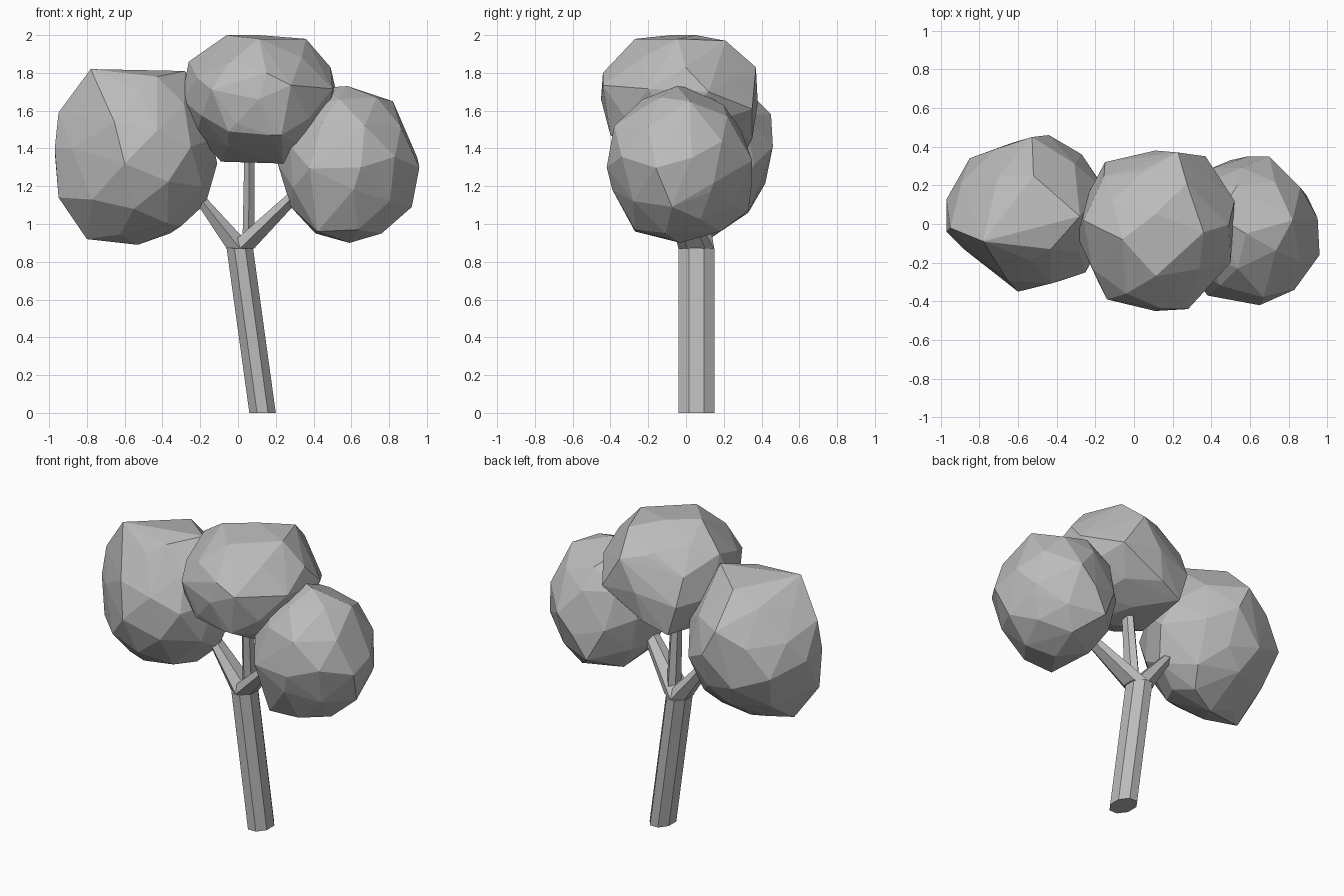
import bpy, bmesh, math
from mathutils import Vector, Euler

if "Cube" in bpy.data.objects:
    bpy.data.objects.remove(bpy.data.objects["Cube"])

grey = bpy.data.materials.new("plain grey")
grey.use_nodes = True
tone = (0.5, 0.5, 0.5, 1)
grey.diffuse_color = tone
grey.node_tree.nodes["Principled BSDF"].inputs["Base Color"].default_value = tone


def finish(bm, name):
    bmesh.ops.recalc_face_normals(bm, faces=bm.faces[:])
    mesh = bpy.data.meshes.new(name)
    bm.to_mesh(mesh)
    bm.free()
    mesh.materials.append(grey)
    obj = bpy.data.objects.new(name, mesh)
    bpy.context.collection.objects.link(obj)
    return obj


def limb(name, sides, start, start_size, end, end_size):
    """Leaning prism with level cross-sections."""
    bm = bmesh.new()
    rings = []
    for centre, (rx, ry) in ((start, start_size), (end, end_size)):
        ring = []
        for i in range(sides):
            a = math.tau * (i + 0.5) / sides
            k = 1 / math.cos(math.pi / sides)
            offset = Vector((rx * k * math.cos(a), ry * k * math.sin(a), 0))
            ring.append(bm.verts.new(Vector(centre) + offset))
        rings.append(ring)
    low, high = rings
    for i in range(sides):
        j = (i + 1) % sides
        bm.faces.new((low[i], low[j], high[j], high[i]))
    bm.faces.new(low[::-1])
    bm.faces.new(high)
    return finish(bm, name)


def crown(name, centre, size, turn, outlines, bulges):
    """Faceted ball whose rim vertices are drawn onto outlines per axis pair."""
    bm = bmesh.new()
    bmesh.ops.create_icosphere(bm, subdivisions=2, radius=1)
    spin = Euler(turn).to_matrix()
    for v in bm.verts:
        p = spin @ v.co
        v.co = Vector(c + 0.98 * s * q for c, s, q in zip(centre, size, p))
    for (a, b), points in outlines.items():
        depth = 3 - a - b
        free = set(bm.verts)
        for u, w in points:
            def gap(v):
                flat = (v.co[a] - u) ** 2 + (v.co[b] - w) ** 2
                return flat + 0.3 * (v.co[depth] - centre[depth]) ** 2
            v = min(free, key=gap)
            free.discard(v)
            v.co[a], v.co[b] = u, w
    # extra corners, then wrap so the ball stays convex
    for p in bulges:
        bm.verts.new(p)
    hull = bmesh.ops.convex_hull(bm, input=bm.verts[:])
    loose = [g for g in hull["geom_interior"] if isinstance(g, bmesh.types.BMVert)]
    bmesh.ops.delete(bm, geom=loose, context="VERTS")
    return finish(bm, name)


# Trunk and the three branches
fork = (0.01, 0.055, 0.87)
limb("trunk", 8, (0.13, 0.055, 0), (0.07, 0.095), fork, (0.07, 0.095))
limb("right_branch", 6, (0.01, 0.055, 0.87), (0.07, 0.082), (-0.26, 0.05, 1.21), (0.025, 0.036))
limb("left_branch", 6, (0.01, 0.055, 0.87), (0.075, 0.082), (0.35, -0.08, 1.2), (0.04, 0.036))
limb("middle_branch", 6, (0.055, 0.05, 0.87), (0.032, 0.055), (0.06, 0.01, 1.4), (0.026, 0.04))

FRONT, SIDE, TOP = (0, 2), (1, 2), (0, 1)

# Leaf crowns
crown("right_crown", (-0.54, 0.05, 1.355), (0.43, 0.4, 0.46), (0.3, 0.2, 0.5), {
    FRONT: [(-0.95, 1.59), (-0.97, 1.38), (-0.93, 1.14),
            (-0.8, 0.92), (-0.53, 0.89), (-0.17, 1.11), (-0.11, 1.32)],
    SIDE: [(0.45, 1.58), (0.44, 1.41), (0.38, 1.17), (0.33, 1.06), (-0.35, 1.32)],
    TOP: [(-0.95, -0.04), (-0.85, 0.34), (-0.63, 0.42), (-0.44, 0.46), (-0.27, 0.36),
          (-0.88, -0.13), (-0.6, -0.35), (-0.25, -0.25)]},
    [(-0.78, -0.09, 1.82), (-0.43, -0.13, 1.78), (-0.28, 0.04, 1.81), (-0.52, 0.25, 1.78),
     (-0.97, -0.04, 1.4), (-0.3, 0, 0.99), (-0.36, 0.14, 0.95)])

crown("middle_crown", (0.11, -0.035, 1.66), (0.41, 0.42, 0.34), (0.1, 0.4, 0.2), {
    FRONT: [(-0.3, 1.66), (-0.26, 1.86), (-0.06, 1.98), (0.11, 2), (0.36, 1.98),
            (0.49, 1.83), (0.52, 1.7), (0.24, 1.32), (-0.09, 1.33), (-0.22, 1.48)],
    SIDE: [(-0.45, 1.66), (-0.44, 1.8), (-0.27, 1.98), (-0.08, 2), (0.21, 1.97),
           (0.37, 1.83), (0.37, 1.64), (0.35, 1.45), (-0.4, 1.47)],
    TOP: [(-0.3, -0.05), (-0.15, 0.32), (0.11, 0.38), (0.37, 0.35), (0.52, 0.12),
          (0.5, -0.2), (0.28, -0.44), (0.11, -0.45), (-0.14, -0.39)]},
    [(-0.09, 0.32, 1.39), (-0.04, -0.36, 1.86), (0.09, 0.3, 1.86),
     (-0.05, -0.37, 1.49), (0.23, -0.4, 1.47), (0.4, -0.1, 1.49)])

crown("left_crown", (0.585, -0.035, 1.315), (0.375, 0.385, 0.415), (0.5, 0.1, 0.8), {
    FRONT: [(0.58, 1.73), (0.43, 1.72), (0.82, 1.65), (0.96, 1.35), (0.92, 1.09),
            (0.76, 0.95), (0.59, 0.9), (0.41, 0.95), (0.28, 1.09), (0.21, 1.32)],
    SIDE: [(-0.05, 1.73), (-0.23, 1.66), (-0.38, 1.52), (-0.42, 1.3), (-0.27, 0.97),
           (-0.03, 0.9), (0.18, 0.96), (0.33, 1.07), (0.35, 1.22), (0.29, 1.5)],
    TOP: [(0.59, 0.35), (0.7, 0.35), (0.86, 0.19), (0.95, 0.03), (0.96, -0.16),
          (0.83, -0.34), (0.65, -0.42), (0.38, -0.37)]},
    [(0.42, -0.27, 0.96), (0.31, 0.14, 1.55), (0.88, 0.13, 1.17)])
